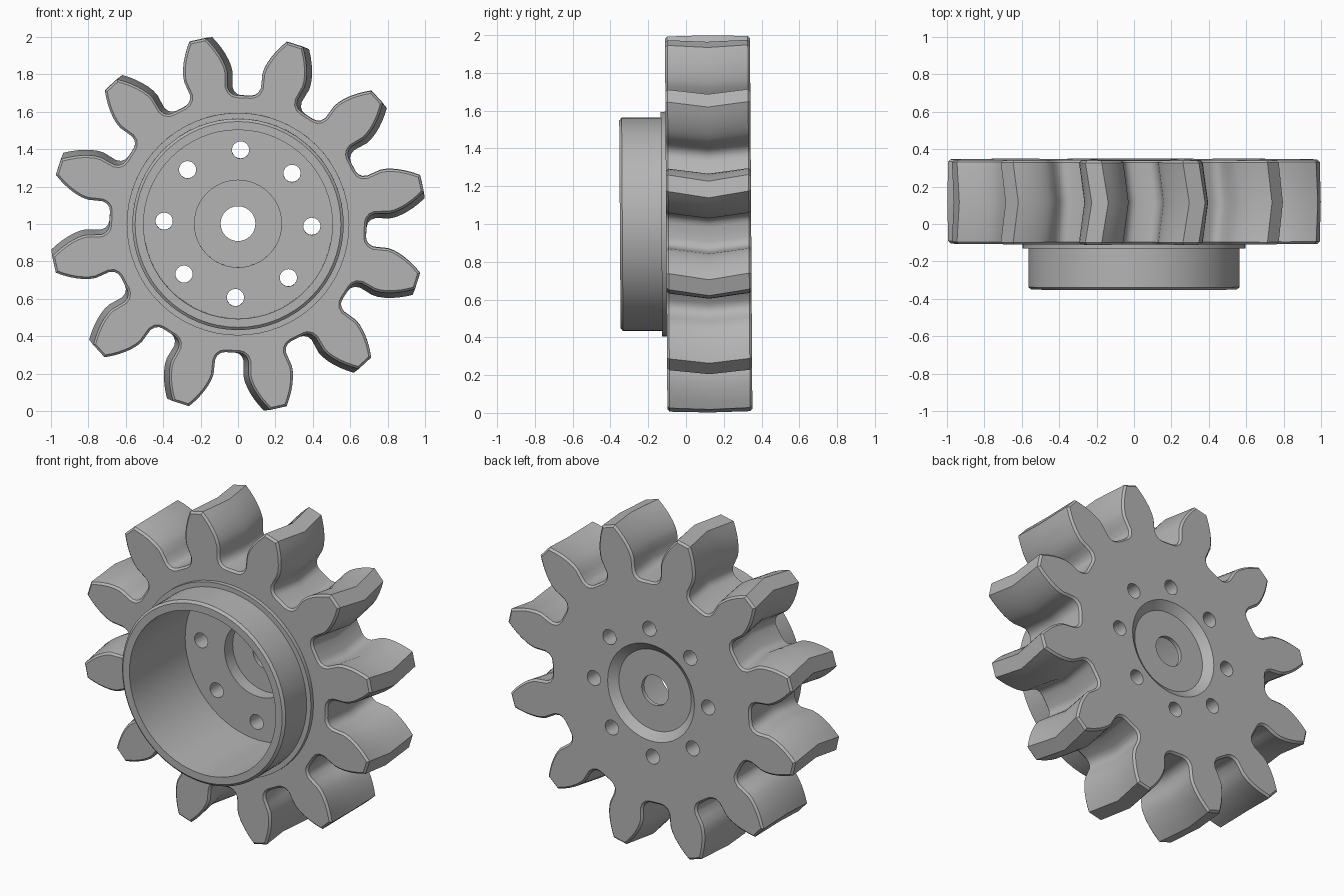
import bpy, bmesh, math
from math import cos, sin, tan, acos, pi
from mathutils import Vector

cube = bpy.data.objects.get("Cube")
if cube:
    bpy.data.objects.remove(cube, do_unlink=True)

# Main dimensions
TEETH = 12
TIP_R = 1.008
MODULE = TIP_R / (TEETH / 2 + 1)
PITCH_R = MODULE * TEETH / 2
BASE_R = PITCH_R * cos(math.radians(20))
ROOT_R = 0.688
FRONT, BACK = -0.105, 0.345
CHAMFER = 0.012
TWIST = -0.035
PHASE = math.radians(12.4)
TILT = 0.0065

steel = bpy.data.materials.new("grey steel")
steel.use_nodes = True
steel.diffuse_color = (0.46, 0.46, 0.46, 1)
steel.node_tree.nodes["Principled BSDF"].inputs["Base Color"].default_value = steel.diffuse_color


def make_object(name, bm):
    bmesh.ops.recalc_face_normals(bm, faces=bm.faces)
    mesh = bpy.data.meshes.new(name)
    bm.to_mesh(mesh)
    bm.free()
    mesh.materials.append(steel)
    obj = bpy.data.objects.new(name, mesh)
    bpy.context.collection.objects.link(obj)
    return obj


def bridge(bm, a, b):
    n = len(a)
    for i in range(n):
        j = (i + 1) % n
        bm.faces.new((a[i], a[j], b[j], b[i]))


def lathe(name, profile, segments, capped, centre=(0, 0)):
    """Revolve (radius, y) points about an axis along y."""
    bm = bmesh.new()
    rings = []
    for r, y in profile:
        rings.append([bm.verts.new((centre[0] + r * cos(2 * pi * k / segments), y,
                                    centre[1] + r * sin(2 * pi * k / segments)))
                      for k in range(segments)])
    for a, b in zip(rings, rings[1:]):
        bridge(bm, a, b)
    if capped:
        bm.faces.new(rings[0])
        bm.faces.new(rings[-1])
    return make_object(name, bm)


def involute(phi):
    return tan(phi) - phi


# Half tooth: (radius, half angle) from root to tip
def half_tooth():
    pitch_half = pi / (2 * TEETH) + involute(math.radians(20))
    gap = pi / TEETH
    points = [(ROOT_R, gap - 0.055), (0.694, gap - 0.085),
              (0.71, gap - 0.110), (0.735, gap - 0.122), (0.775, gap - 0.119)]
    steps = 6
    for i in range(steps + 1):
        r = BASE_R + (TIP_R - BASE_R) * i / steps
        points.append((r, pitch_half - involute(acos(min(1, BASE_R / r)))))
    return points


def gear_outline():
    half = half_tooth()
    outline = []
    for t in range(TEETH):
        mid = PHASE + 2 * pi * t / TEETH
        polar = [(r, mid - a) for r, a in half] + [(r, mid + a) for r, a in reversed(half)]
        outline += [Vector((r * cos(a), r * sin(a))) for r, a in polar]
    return outline


def inset(points, distance):
    result = []
    for i, p in enumerate(points):
        before = (p - points[i - 1]).normalized()
        after = (points[(i + 1) % len(points)] - p).normalized()
        n1, n2 = Vector((-before.y, before.x)), Vector((-after.y, after.x))
        n = (n1 + n2).normalized()
        result.append(p + n * distance / max(0.5, n.dot(n1)))
    return result


# Toothed body with herringbone twist and chamfered ends
outline = gear_outline()
small = inset(outline, CHAMFER)
middle = (FRONT + BACK) / 2
stations = [(small, FRONT, 0), (outline, FRONT + CHAMFER, 0), (outline, middle, TWIST),
            (outline, BACK - CHAMFER, 0), (small, BACK, 0)]
bm = bmesh.new()
rings = []
for shape, y, angle in stations:
    c, s = cos(angle), sin(angle)
    rings.append([bm.verts.new((p.x * c - p.y * s, y, p.x * s + p.y * c)) for p in shape])
for a, b in zip(rings, rings[1:]):
    bridge(bm, a, b)
bm.faces.new(rings[0])
bm.faces.new(rings[-1])
gear = make_object("toothed_body", bm)

# Cutters: front cavity, front recess, back countersink, bore, bolt holes
cutters = [
    lathe("cavity_cutter", [(0.505, -0.5), (0.505, 0.20)], 64, True),
    lathe("recess_cutter", [(0.233, 0.1), (0.233, 0.28)], 48, True),
    lathe("countersink_cutter", [(0.25, 0.305), (0.30, BACK), (0.313, 0.355)], 48, True),
    lathe("bore_cutter", [(0.093, 0.1), (0.093, 0.5)], 32, True),
]
for k in range(8):
    a = math.radians(88 + 45 * k)
    cutters.append(lathe("bolt_hole_cutter", [(0.046, 0.1), (0.046, 0.5)], 24, True,
                         (0.395 * cos(a), 0.395 * sin(a))))

bpy.context.view_layer.objects.active = gear
for cutter in cutters:
    cutter.hide_render = True
    mod = gear.modifiers.new("cut", 'BOOLEAN')
    mod.operation = 'DIFFERENCE'
    mod.solver = 'EXACT'
    mod.object = cutter
    bpy.ops.object.modifier_apply(modifier=mod.name)
    bpy.data.objects.remove(cutter, do_unlink=True)

# Hub ring with a small step at its foot
hub = lathe("hub_ring", [(0.505, FRONT), (0.505, -0.35), (0.55, -0.35), (0.565, -0.337),
                         (0.565, -0.13), (0.595, -0.13), (0.595, FRONT)], 64, False)

# Stand the parts up and smooth the curved walls
bpy.ops.object.select_all(action='DESELECT')
for obj in (gear, hub):
    obj.location = (0, 0, 1)
    obj.rotation_euler = (TILT, 0, 0)
    obj.select_set(True)
bpy.context.view_layer.objects.active = gear
bpy.ops.object.shade_smooth_by_angle(angle=math.radians(30))
